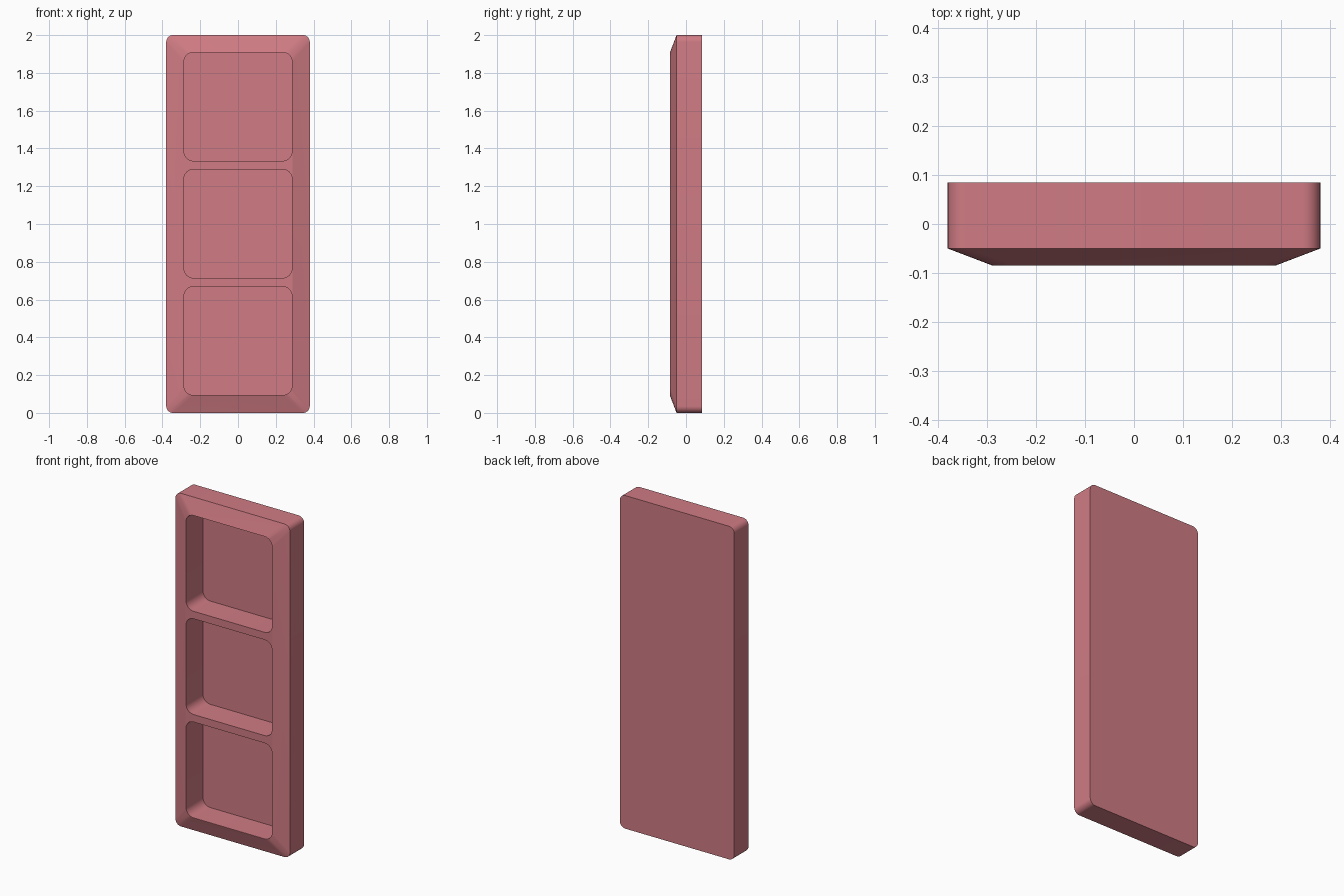
import bpy, bmesh
from math import sin, cos, pi

cube = bpy.data.objects.get("Cube")
if cube:
    bpy.data.objects.remove(cube, do_unlink=True)

rose = bpy.data.materials.new("dusty rose")
rose.use_nodes = True
colour = (0.63, 0.20, 0.23, 1)
rose.diffuse_color = colour
rose.node_tree.nodes["Principled BSDF"].inputs["Base Color"].default_value = colour

BACK, SHOULDER, FRONT, FLOOR = 0.085, -0.05, -0.085, 0.075
STEPS = 8


def ring(bm, y, half, low, high, radius):
    """Rounded rectangle of vertices in the plane at depth y."""
    centres = [(half - radius, high - radius), (radius - half, high - radius),
               (radius - half, low + radius), (half - radius, low + radius)]
    verts = []
    for corner, (cx, cz) in enumerate(centres):
        for i in range(STEPS + 1):
            a = (corner + i / STEPS) * pi / 2
            verts.append(bm.verts.new((cx + radius * cos(a), y, cz + radius * sin(a))))
    return verts


def loft(name, sections):
    """Closed solid through a row of rounded rectangles."""
    bm = bmesh.new()
    rings = [ring(bm, *s) for s in sections]
    for a, b in zip(rings, rings[1:]):
        for i in range(len(a)):
            j = (i + 1) % len(a)
            bm.faces.new((a[i], a[j], b[j], b[i]))
    bm.faces.new(rings[0])
    bm.faces.new(rings[-1])
    bmesh.ops.recalc_face_normals(bm, faces=bm.faces)
    mesh = bpy.data.meshes.new(name)
    bm.to_mesh(mesh)
    bm.free()
    mesh.materials.append(rose)
    obj = bpy.data.objects.new(name, mesh)
    bpy.context.collection.objects.link(obj)
    return obj


# Tray body with a sloped front rim
tray = loft("tray_body", [
    (BACK, 0.38, 0, 2, 0.036),
    (SHOULDER, 0.38, 0, 2, 0.036),
    (FRONT, 0.288, 0.092, 1.908, 0.05),
])

# Three square pockets, stacked
bpy.context.view_layer.objects.active = tray
tray.select_set(True)
for n in range(3):
    low = 0.094 + n * 0.62
    cutter = loft("pocket_cutter", [
        (FLOOR, 0.286, low, low + 0.575, 0.05),
        (FRONT - 0.05, 0.286, low, low + 0.575, 0.05),
    ])
    cutter.hide_render = True
    cut = tray.modifiers.new("pocket", 'BOOLEAN')
    cut.operation = 'DIFFERENCE'
    cut.solver = 'EXACT'
    cut.object = cutter
    bpy.ops.object.modifier_apply(modifier=cut.name)
    bpy.data.objects.remove(cutter, do_unlink=True)

bpy.ops.object.shade_smooth_by_angle(angle=pi / 12)
